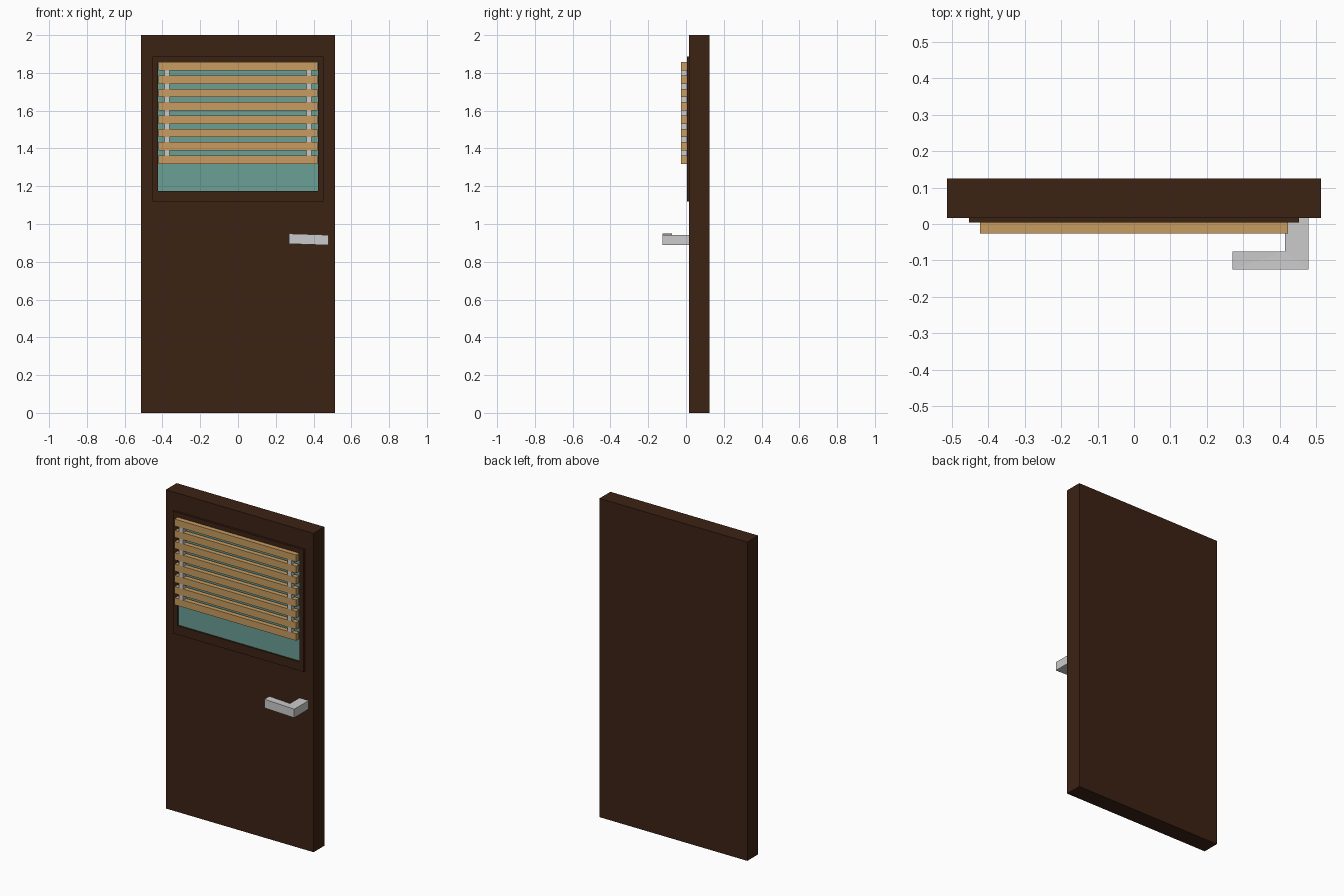
import bpy
import bmesh

if "Cube" in bpy.data.objects:
    bpy.data.objects.remove(bpy.data.objects["Cube"])


def material(name, rgb):
    m = bpy.data.materials.new(name)
    m.diffuse_color = (*rgb, 1)
    m.use_nodes = True
    m.node_tree.nodes["Principled BSDF"].inputs["Base Color"].default_value = m.diffuse_color
    return m


WOOD = material("dark_wood", (0.045, 0.016, 0.007))
TAN = material("light_wood", (0.58, 0.33, 0.115))
GLASS = material("teal_glass", (0.147, 0.35, 0.305))


def finish(name, bm, mat=None):
    bmesh.ops.recalc_face_normals(bm, faces=bm.faces)
    me = bpy.data.meshes.new(name)
    bm.to_mesh(me)
    bm.free()
    ob = bpy.data.objects.new(name, me)
    bpy.context.collection.objects.link(ob)
    if mat:
        me.materials.append(mat)
    return ob


def box(name, x, y, z, mat=None):
    bm = bmesh.new()
    bmesh.ops.create_cube(bm, size=1)
    for v in bm.verts:
        v.co = [(a + b) / 2 + c * (b - a) for c, (a, b) in zip(v.co, (x, y, z))]
    return finish(name, bm, mat)


def extrude(bm, offset):
    geom = bmesh.ops.extrude_face_region(bm, geom=bm.faces[:])["geom"]
    moved = [g for g in geom if isinstance(g, bmesh.types.BMVert)]
    bmesh.ops.translate(bm, verts=moved, vec=offset)


# door slab
box("door_panel", (-0.513, 0.513), (0.017, 0.125), (0, 2), WOOD)

# raised window frame: a flat ring extruded towards the door
bm = bmesh.new()


def rectangle(hw, z0, z1):
    return [bm.verts.new((x, 0.004, z))
            for x, z in ((-hw, z0), (hw, z0), (hw, z1), (-hw, z1))]


outer, inner = rectangle(0.453, 1.12, 1.886), rectangle(0.424, 1.176, 1.857)
for i in range(4):
    j = (i + 1) % 4
    bm.faces.new((outer[i], outer[j], inner[j], inner[i]))
extrude(bm, (0, 0.014, 0))
finish("window_frame", bm, WOOD)

# glass pane set back in the frame
box("window_glass", (-0.424, 0.424), (0.014, 0.018), (1.176, 1.857), GLASS)

# blind: eight slats joined by small links
SLATS, PITCH, HEIGHT, TOP = 8, 0.0706, 0.044, 1.857
for i in range(SLATS):
    top = TOP - i * PITCH
    box(f"blind_slat_{i + 1}", (-0.422, 0.422), (-0.026, 0.004),
        (top - HEIGHT, top), TAN)
    if i < SLATS - 1:
        for side, s in (("left", -1), ("right", 1)):
            box(f"blind_link_{side}_{i + 1}",
                (s * 0.376 - 0.014, s * 0.376 + 0.014), (-0.026, 0.002),
                (top - PITCH, top - HEIGHT))

# L-shaped handle, its lever rising slightly to the tip
bm = bmesh.new()
outline = [(0.478, 0.018), (0.478, -0.125), (0.27, -0.125),
           (0.27, -0.075), (0.414, -0.075), (0.414, 0.018)]
bm.faces.new([bm.verts.new((x, y, 0.895 if x < 0.3 else 0.888))
              for x, y in outline])
extrude(bm, (0, 0, 0.054))
bmesh.ops.triangulate(bm, faces=[f for f in bm.faces if len(f.verts) > 4])
finish("door_handle", bm)
